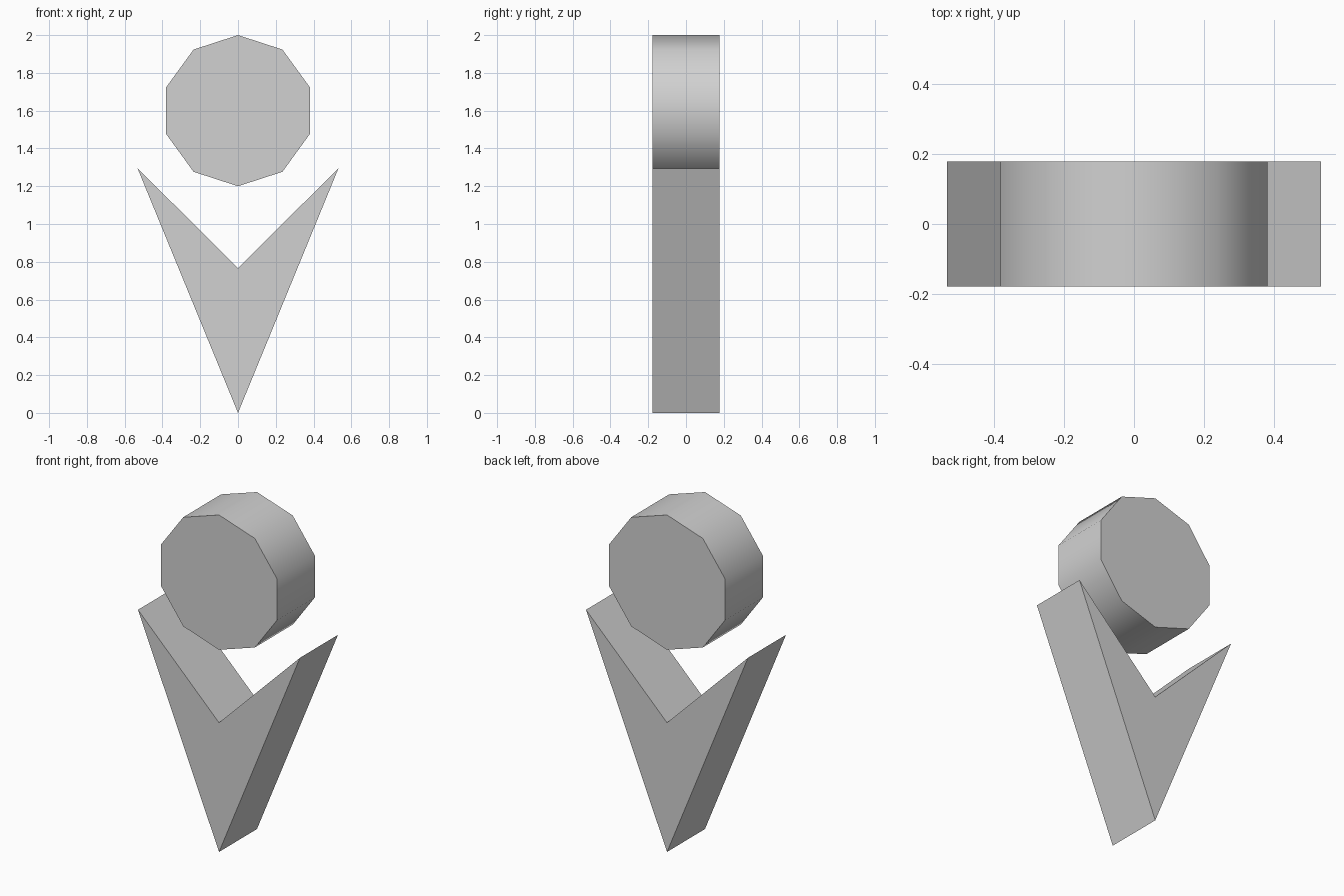
import bpy
import bmesh
from math import sin, cos, radians, tau

old = bpy.data.objects.get("Cube")
if old:
    bpy.data.objects.remove(old, do_unlink=True)

DEPTH = 0.356

# Single plain grey
grey = bpy.data.materials.new("light_grey")
grey.use_nodes = True
grey.diffuse_color = (0.64, 0.64, 0.64, 1)
grey.node_tree.nodes["Principled BSDF"].inputs["Base Color"].default_value = grey.diffuse_color


def extrude_profile(name, points):
    """Solid from an x-z outline (counter-clockwise from the front)."""
    bm = bmesh.new()
    face = bm.faces.new([bm.verts.new((x, -DEPTH / 2, z)) for x, z in points])
    result = bmesh.ops.extrude_face_region(bm, geom=[face], use_keep_orig=True)
    back = [v for v in result["geom"] if isinstance(v, bmesh.types.BMVert)]
    bmesh.ops.translate(bm, verts=back, vec=(0, DEPTH, 0))
    bmesh.ops.recalc_face_normals(bm, faces=bm.faces)
    mesh = bpy.data.meshes.new(name)
    bm.to_mesh(mesh)
    bm.free()
    mesh.materials.append(grey)
    obj = bpy.data.objects.new(name, mesh)
    bpy.context.collection.objects.link(obj)
    return obj


# Head: ten-sided disc with a softly shaded rim
SIDES, RADIUS, CENTRE = 10, 0.4, 1.6
head = extrude_profile("head_disc", [
    (-RADIUS * sin(tau * i / SIDES), CENTRE + RADIUS * cos(tau * i / SIDES))
    for i in range(SIDES)])
bpy.ops.object.select_all(action="DESELECT")
head.select_set(True)
bpy.context.view_layer.objects.active = head
bpy.ops.object.shade_smooth_by_angle(angle=radians(40))

# Body: flat-faced pointed chevron
extrude_profile("chevron_body", [(0, 0), (0.532, 1.295), (0, 0.767), (-0.532, 1.295)])
